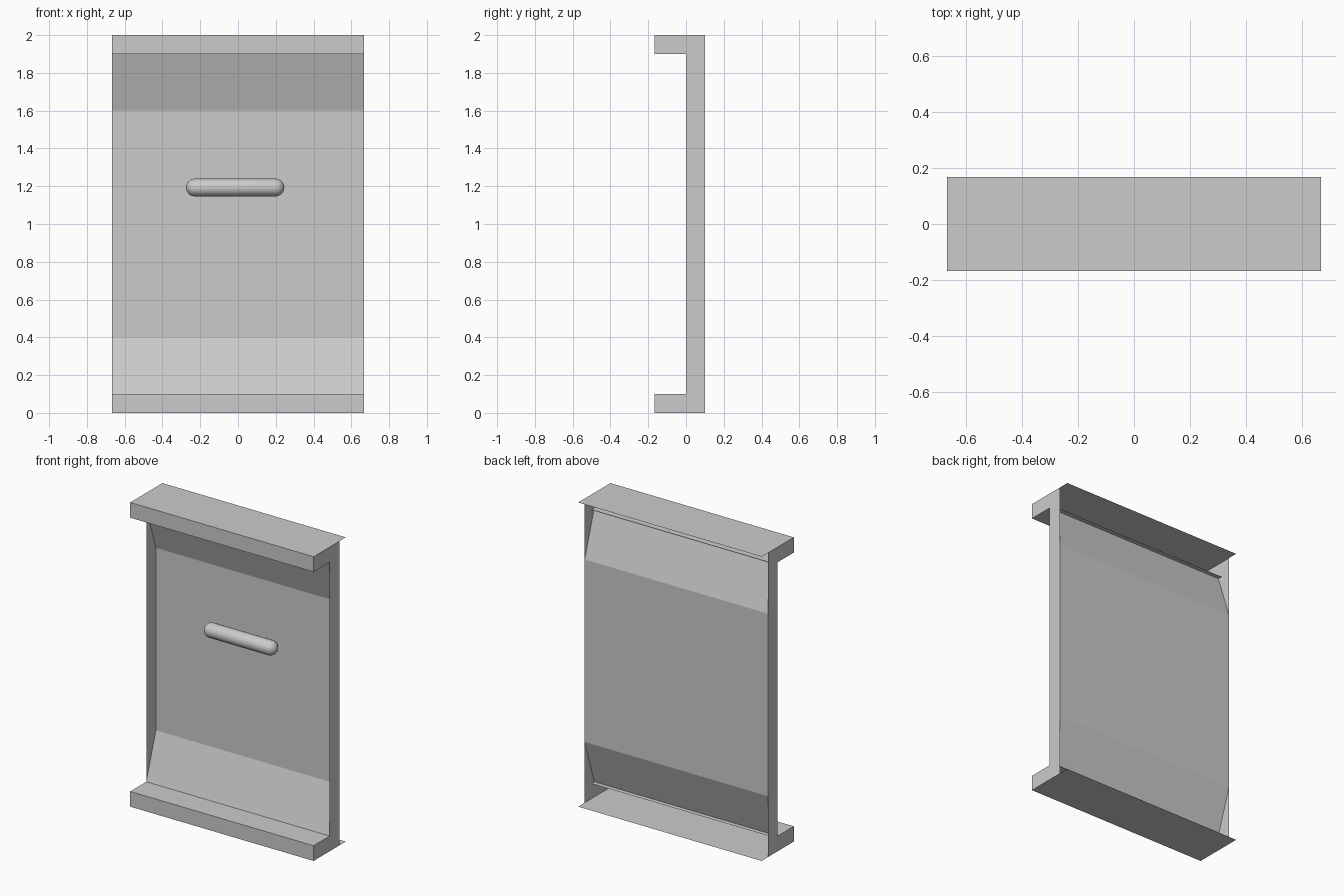
import bpy, bmesh
from math import pi, radians
from mathutils import Matrix

if "Cube" in bpy.data.objects:
    bpy.data.objects.remove(bpy.data.objects["Cube"])

W, D = 0.667, 0.167   # half width, half depth


def finish(bm, name):
    mesh = bpy.data.meshes.new(name)
    bm.to_mesh(mesh)
    bm.free()
    obj = bpy.data.objects.new(name, mesh)
    bpy.context.collection.objects.link(obj)
    return obj


def strip(name, profile):
    """Thin sheet: a (y, z) polyline swept across the full width."""
    bm = bmesh.new()
    rows = [[bm.verts.new((x, y, z)) for x in (-W, W)] for y, z in profile]
    for a, b in zip(rows, rows[1:]):
        bm.faces.new((a[0], a[1], b[1], b[0]))
    return finish(bm, name)


# Back panel with sloped top and bottom
strip("back_panel", [(0, 0.1), (0.1, 0.4), (0.1, 1.6), (0, 1.9)])

# Folded rails: outer plate, front lip, inner shelf
strip("bottom_rail", [(D, 0), (-D, 0), (-D, 0.1), (0.03, 0.1)])
strip("top_rail", [(0.03, 1.9), (-D, 1.9), (-D, 2), (D, 2)])

# C-shaped side walls
outline = [(-D, 0), (0.1, 0), (0.1, 2), (-D, 2), (-D, 1.9), (0, 1.9), (0, 0.1), (-D, 0.1)]
for name, x in (("left_wall", -W), ("right_wall", W)):
    bm = bmesh.new()
    pts = outline if x > 0 else outline[::-1]
    bm.faces.new([bm.verts.new((x, y, z)) for y, z in pts])
    finish(bm, name)

# Rounded handle bar: a sphere pulled apart along x
R, half = 0.047, 0.26
bm = bmesh.new()
bmesh.ops.create_uvsphere(bm, u_segments=32, v_segments=17, radius=R,
                          matrix=Matrix.Rotation(pi / 2, 4, 'Y'))
for v in bm.verts:
    v.co.x += (half - R) * (1 if v.co.x > 0 else -1)
handle = finish(bm, "handle")
handle.location = (-0.015, 0.053, 1.193)
bpy.context.view_layer.objects.active = handle
handle.select_set(True)
bpy.ops.object.shade_smooth_by_angle(angle=radians(40))
